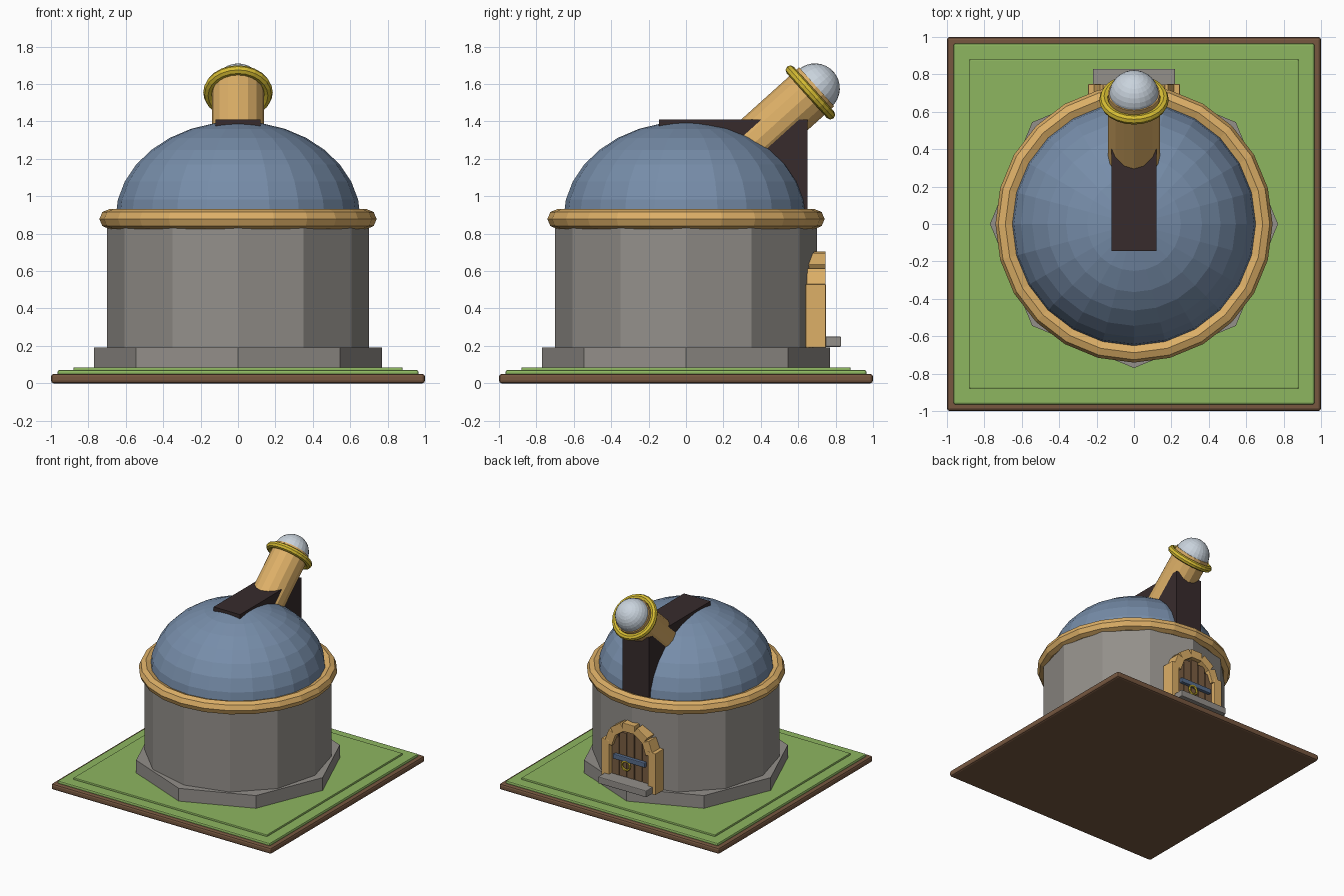
import bpy, bmesh
from math import radians, sin, cos, pi
from mathutils import Vector, Matrix

cube = bpy.data.objects.get("Cube")
if cube:
    bpy.data.objects.remove(cube, do_unlink=True)


def material(name, r, g, b):
    rgba = tuple((c / 255) ** 2.2 for c in (r, g, b)) + (1.0,)
    m = bpy.data.materials.new(name)
    m.use_nodes = True
    m.diffuse_color = rgba
    m.node_tree.nodes["Principled BSDF"].inputs["Base Color"].default_value = rgba
    return m


grass = material("grass green", 140, 180, 96)
soil = material("soil brown", 118, 88, 66)
stone = material("stone grey", 146, 142, 137)
tan = material("warm tan", 220, 174, 103)
blue = material("dome blue", 118, 140, 168)
dark = material("slit dark", 58, 47, 48)
gold = material("gold", 212, 186, 54)
glass = material("pale glass", 200, 210, 220)
wood = material("door wood", 122, 94, 68)
iron = material("blue iron", 88, 108, 138)


def finish(name, mat, bevel=0.0):
    ob = bpy.context.object
    ob.name = name
    ob.data.materials.append(mat)
    if bevel:
        mod = ob.modifiers.new("soft edges", "BEVEL")
        mod.width = bevel
        mod.segments = 2
    return ob


def box(name, mat, lo, hi, bevel=0.0):
    lo, hi = Vector(lo), Vector(hi)
    bpy.ops.mesh.primitive_cube_add(size=1, location=(lo + hi) / 2)
    ob = finish(name, mat, bevel)
    ob.data.transform(Matrix.Diagonal((*(hi - lo), 1)))
    return ob


def prism(name, mat, sides, radius, z0, z1):
    # a cylinder with one corner on the x axis
    bpy.ops.mesh.primitive_cylinder_add(vertices=sides, radius=radius, depth=z1 - z0,
                                        location=(0, 0, (z0 + z1) / 2))
    return finish(name, mat)


def torus(name, mat, major, minor, loc, rot=(0, 0, 0), segs=24, rings=8):
    bpy.ops.mesh.primitive_torus_add(major_radius=major, minor_radius=minor, major_segments=segs,
                                     minor_segments=rings, location=loc, rotation=rot)
    return finish(name, mat)


# Ground plate in three tiers
box("soil_plate", soil, (-1, -1, 0), (1, 1, 0.05), 0.015)
box("grass_plate", grass, (-0.965, -0.965, 0.04), (0.965, 0.965, 0.07), 0.01)
box("lawn", grass, (-0.88, -0.88, 0.06), (0.88, 0.88, 0.085), 0.006)

# Round stone building
prism("plinth", stone, 8, 0.77, 0.07, 0.19)
prism("tower_wall", stone, 12, 0.70, 0.18, 0.89)
torus("dome_rim", tan, 0.688, 0.053, (0, 0, 0.878))

# Dome: upper half of a flattened sphere
bpy.ops.mesh.primitive_uv_sphere_add(segments=24, ring_count=16, radius=1, location=(0, 0, 0.88))
dome = finish("dome", blue)
bm = bmesh.new()
bm.from_mesh(dome.data)
bmesh.ops.delete(bm, geom=[v for v in bm.verts if v.co.z < -0.01], context="VERTS")
bmesh.ops.scale(bm, vec=(0.655, 0.655, 0.52), verts=bm.verts)
bm.to_mesh(dome.data)
bm.free()
box("dome_slit", dark, (-0.12, -0.145, 0.88), (0.12, 0.65, 1.41))

# Telescope, tilted up towards the back
tilt = radians(42)
axis = Vector((0, cos(tilt), sin(tilt)))
collar = Vector((0, 0.665, 1.555))
turn = (tilt - pi / 2, 0, 0)
length, overhang = 0.65, 0.045
bpy.ops.mesh.primitive_cylinder_add(vertices=16, radius=0.14, depth=length, rotation=turn,
                                    location=collar + axis * (overhang - length / 2))
finish("telescope_tube", tan)
torus("telescope_collar", gold, 0.16, 0.026, collar, turn)
bpy.ops.mesh.primitive_uv_sphere_add(segments=24, ring_count=16, radius=0.133, rotation=turn,
                                     location=collar + axis * 0.033)
finish("telescope_lens", glass)

# Door at the back: planks, stone-like posts and an arch of blocks
box("door_step", stone, (-0.22, 0.62, 0.195), (0.22, 0.83, 0.25), 0.006)
box("door_backing", dark, (-0.17, 0.64, 0.19), (0.17, 0.704, 0.58))
for i, top in enumerate((0.56, 0.61, 0.63, 0.61, 0.56)):
    x = (i - 2) * 0.07
    box("door_plank", wood, (x - 0.032, 0.64, 0.2), (x + 0.032, 0.718, top))
for side in (-1, 1):
    x = side * 0.21
    box("door_post", tan, (x - 0.035, 0.64, 0.19), (x + 0.035, 0.748, 0.53), 0.004)
arch_centre = 0.49
for i in range(5):
    a = radians(20 + 35 * i)
    block = box("arch_block", tan, (-0.055, 0.645, -0.035), (0.055, 0.746, 0.035), 0.004)
    block.location = (0.18 * cos(a), 0.6955, arch_centre + 0.18 * sin(a))
    block.rotation_euler = (0, pi / 2 - a, 0)
box("door_bar", iron, (-0.145, 0.71, 0.385), (0.145, 0.744, 0.425), 0.006)
torus("door_handle", gold, 0.036, 0.009, (0.03, 0.738, 0.355), (pi / 2, 0, 0), 16, 6)
